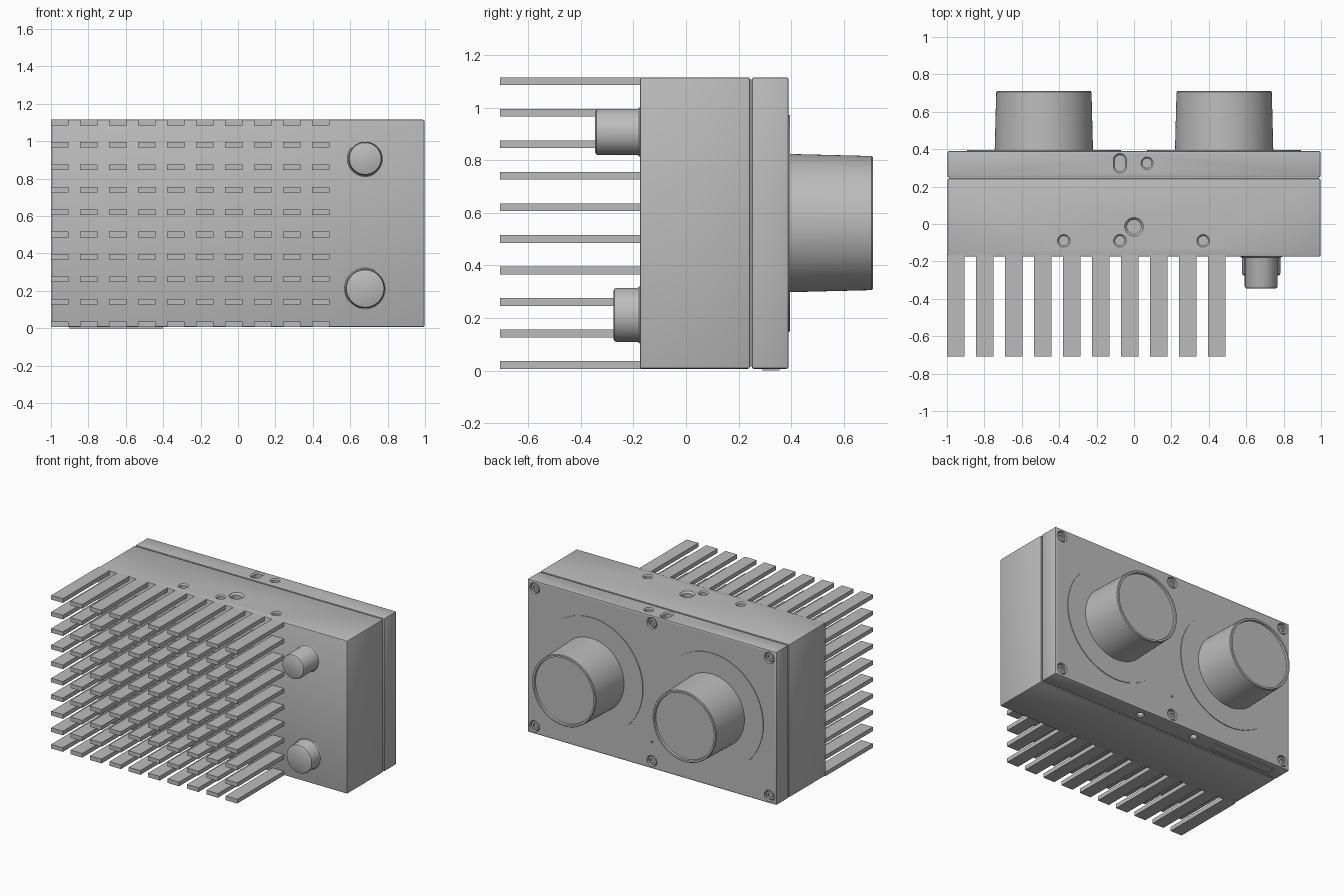
import bpy, bmesh, math
from mathutils import Matrix, Vector

cube = bpy.data.objects.get("Cube")
if cube:
    bpy.data.objects.remove(cube, do_unlink=True)

grey = bpy.data.materials.new("plain_grey")
grey.use_nodes = True
grey.diffuse_color = (0.5, 0.5, 0.5, 1)
grey.node_tree.nodes["Principled BSDF"].inputs["Base Color"].default_value = (0.5, 0.5, 0.5, 1)

FRONT, BACK, UP, DOWN = Vector((0, -1, 0)), Vector((0, 1, 0)), Vector((0, 0, 1)), Vector((0, 0, -1))
Z0, Z1 = 0.007, 1.115
ZMID = (Z0 + Z1) / 2


def finish(name, bm, smooth=False):
    bmesh.ops.recalc_face_normals(bm, faces=bm.faces)
    mesh = bpy.data.meshes.new(name)
    bm.to_mesh(mesh)
    bm.free()
    mesh.materials.append(grey)
    ob = bpy.data.objects.new(name, mesh)
    bpy.context.collection.objects.link(ob)
    if smooth:
        smooth_edges(ob)
    return ob


def smooth_edges(ob):
    bpy.ops.object.select_all(action='DESELECT')
    ob.select_set(True)
    bpy.context.view_layer.objects.active = ob
    bpy.ops.object.shade_smooth_by_angle(angle=math.radians(30))


def add_box(bm, lo, hi):
    lo, hi = Vector(lo), Vector(hi)
    mat = Matrix.Translation((lo + hi) / 2) @ Matrix.Diagonal((hi - lo).to_4d())
    bmesh.ops.create_cube(bm, size=1, matrix=mat)


def box(name, lo, hi, bevel=0.0):
    bm = bmesh.new()
    add_box(bm, lo, hi)
    if bevel:
        bmesh.ops.bevel(bm, geom=bm.edges[:], offset=bevel, segments=2, profile=0.5, affect='EDGES')
    return finish(name, bm)


def add_lathe(bm, profile, at, axis, sides=32, stretch=0.0):
    """Closed turned solid: (radius, height) rings; stretch pulls it into a slot along y."""
    turn = Matrix.Translation(at) @ axis.to_track_quat('Z', 'Y').to_matrix().to_4x4()
    rings = []
    for r, h in profile:
        ring = []
        for i in range(sides):
            a = math.tau * (i + 0.5) / sides
            y = r * math.sin(a)
            y += math.copysign(stretch, y)
            ring.append(bm.verts.new(turn @ Vector((r * math.cos(a), y, h))))
        rings.append(ring)
    for a, b in zip(rings, rings[1:]):
        for i in range(sides):
            j = (i + 1) % sides
            bm.faces.new((a[i], a[j], b[j], b[i]))
    bm.faces.new(rings[0])
    bm.faces.new(rings[-1])


def lathe(name, profile, at, axis, sides=64):
    bm = bmesh.new()
    add_lathe(bm, profile, at, axis, sides)
    return finish(name, bm, True)


def cut(ob, bm):
    """Cut the shapes in bm out of ob and bake the result."""
    cutter = finish("cutter", bm)
    cutter.hide_render = True
    mod = ob.modifiers.new("holes", 'BOOLEAN')
    mod.operation, mod.solver, mod.object = 'DIFFERENCE', 'EXACT', cutter
    baked = bpy.data.meshes.new_from_object(ob.evaluated_get(bpy.context.evaluated_depsgraph_get()))
    ob.modifiers.clear()
    ob.data = baked
    bpy.data.objects.remove(cutter, do_unlink=True)
    smooth_edges(ob)


def hole(r, depth):
    # countersunk hole, drilled inwards from just above the surface
    return [(r, 0.01), (r, 0), (r * 0.75, -r * 0.25), (r * 0.75, -depth)]


# Housing with mounting holes on the top
housing = box("housing", (-0.997, -0.175, Z0), (0.997, 0.243, Z1), 0.008)
holes = bmesh.new()
add_lathe(holes, hole(0.05, 0.08), (0, -0.015, Z1), UP)
for x in (-0.375, -0.075, 0.37):
    add_lathe(holes, hole(0.034, 0.06), (x, -0.09, Z1), UP)
cut(housing, holes)

# Recessed seal between housing and lens plate
box("seal", (-0.988, 0.235, Z0 + 0.009), (0.988, 0.26, Z1 - 0.009))

# Lens plate with edge holes, screw pockets and a tiny pinhole
plate = box("lens_plate", (-0.997, 0.25, Z0), (0.997, 0.39, Z1), 0.008)
holes = bmesh.new()
add_lathe(holes, hole(0.036, 0.05), (-0.075, 0.325, Z1), UP, stretch=0.016)
add_lathe(holes, hole(0.033, 0.05), (0.07, 0.325, Z1), UP)
for x in (-0.235, 0.22):
    add_lathe(holes, hole(0.03, 0.05), (x, 0.325, Z0), DOWN)
screws = [(x, z) for x in (-0.94, 0, 0.94) for z in (Z0 + 0.055, Z1 - 0.055)]
for x, z in screws:
    add_lathe(holes, [(0.04, 0.01), (0.04, -0.03)], (x, 0.39, z), BACK)
add_lathe(holes, [(0.008, 0.01), (0.008, -0.02)], (0, 0.39, 0.2), BACK, 12)
cut(plate, holes)

# Screw heads with hexagonal sockets
for n, (x, z) in enumerate(screws):
    head = lathe(f"screw_{n + 1}", [(0.034, 0), (0.034, 0.02), (0.03, 0.024)], (x, 0.358, z), BACK, 32)
    socket = bmesh.new()
    add_lathe(socket, [(0.018, 0.01), (0.018, -0.012)], (x, 0.382, z), BACK, 6)
    cut(head, socket)

# Lens barrels: raised disc, tapered tube and shallow glass recess
for side, x in (("left", 0.482), ("right", -0.482)):
    lathe(f"{side}_lens_disc", [(0.412, -0.01), (0.412, 0.005)], (x, 0.39, ZMID), BACK, 96)
    lathe(f"{side}_lens_barrel",
          [(0.263, 0), (0.255, 0.315), (0.251, 0.32), (0.238, 0.32), (0.236, 0.305)],
          (x, 0.39, ZMID), BACK, 96)

# Cooling pins in a ten by ten grid
pins = bmesh.new()
for col in range(10):
    for row in range(10):
        x = -1 + col * 0.1552
        z = Z0 + row * 0.1198
        add_box(pins, (x, -0.708, z), (x + 0.093, -0.165, z + 0.03))
finish("cooling_pins", pins)

# Cable connectors with a small fillet at the base and a rounded tip
for name, r, length, z in (("upper_connector", 0.088, 0.17, 0.907), ("lower_connector", 0.103, 0.1, 0.212)):
    profile = [(r + 0.008, -0.01), (r + 0.008, 0), (r + 0.002, 0.004), (r, 0.01),
               (r, length - 0.012), (r - 0.003, length - 0.004), (r - 0.01, length)]
    lathe(name, profile, (0.68, -0.175, z), FRONT)

# Plain thin strip under the lens plate
box("base_strip", (-0.9, 0.29, 0), (-0.4, 0.355, 0.009))
